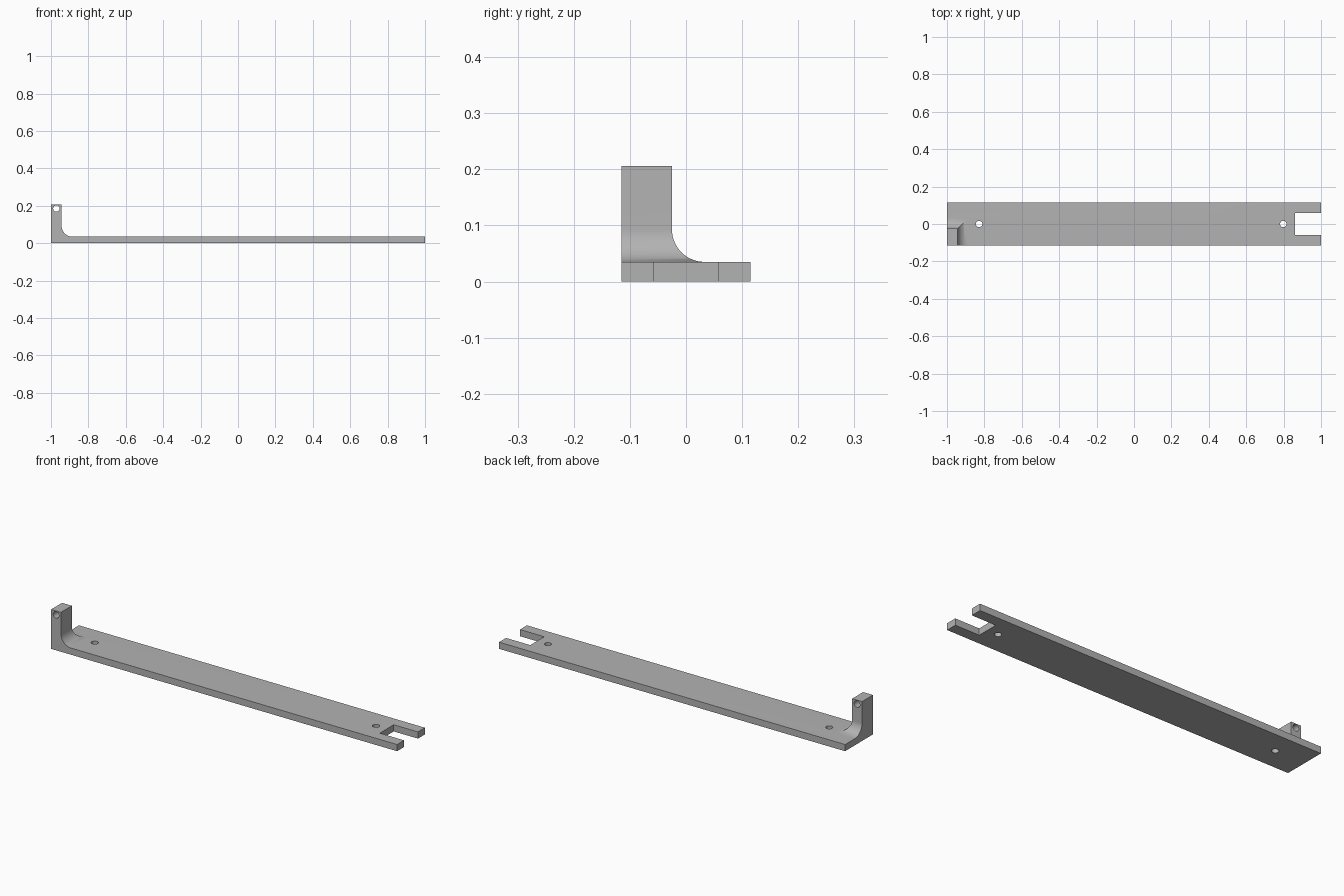
import bpy, bmesh, math
from mathutils import Matrix

cube = bpy.data.objects.get("Cube")
if cube:
    bpy.data.objects.remove(cube, do_unlink=True)

HALF_W = 0.115      # half width of the bar
THICK = 0.035       # bar thickness
POST_X, POST_Y = -0.943, -0.025   # inner faces of the post
POST_TOP = 0.206
FILLET = 0.058
HOLE_R = 0.017

grey = bpy.data.materials.new("plain_grey")
grey.use_nodes = True
colour = (0.45, 0.45, 0.45, 1)
grey.diffuse_color = colour
grey.node_tree.nodes["Principled BSDF"].inputs["Base Color"].default_value = colour


def make_object(name, bm):
    bmesh.ops.recalc_face_normals(bm, faces=bm.faces)
    mesh = bpy.data.meshes.new(name)
    bm.to_mesh(mesh)
    bm.free()
    mesh.materials.append(grey)
    obj = bpy.data.objects.new(name, mesh)
    bpy.context.collection.objects.link(obj)
    return obj


def loft(name, rings):
    """Join rings of equal length with side faces and cap both ends."""
    bm = bmesh.new()
    loops = [[bm.verts.new(p) for p in ring] for ring in rings]
    for low, high in zip(loops, loops[1:]):
        for i in range(len(low)):
            j = (i + 1) % len(low)
            bm.faces.new((low[i], low[j], high[j], high[i]))
    bm.faces.new(loops[0][::-1])
    bm.faces.new(loops[-1])
    return make_object(name, bm)


def drill(name, location, depth, turn=0):
    bm = bmesh.new()
    bmesh.ops.create_cone(
        bm, cap_ends=True, segments=32, radius1=HOLE_R, radius2=HOLE_R, depth=depth,
        matrix=Matrix.Translation(location) @ Matrix.Rotation(turn, 4, "X"))
    return make_object(name, bm)


def combine(target, other, operation):
    """Apply a boolean and remove the tool object."""
    mod = target.modifiers.new(operation.lower(), "BOOLEAN")
    mod.operation = operation
    mod.solver = "EXACT"
    mod.object = other
    bpy.context.view_layer.update()
    bpy.ops.object.select_all(action="DESELECT")
    target.select_set(True)
    bpy.context.view_layer.objects.active = target
    bpy.ops.object.modifier_apply(modifier=mod.name)
    bpy.data.objects.remove(other, do_unlink=True)


# Flat bar with an open slot at its left end
SLOT_X, SLOT_Y = 0.86, 0.0575
outline = [(-1, -HALF_W), (1, -HALF_W), (1, -SLOT_Y), (SLOT_X, -SLOT_Y),
           (SLOT_X, SLOT_Y), (1, SLOT_Y), (1, HALF_W), (-1, HALF_W)]
bar = loft("slotted_bar", [[(x, y, z) for x, y in outline] for z in (0, THICK)])

# Corner post whose two inner sides flare into the bar with a mitred fillet
STEPS = 16
levels = []
for i in range(STEPS + 1):
    a = math.pi / 2 * i / STEPS
    levels.append((THICK + FILLET * (1 - math.cos(a)), FILLET * (1 - math.sin(a))))
levels.append((POST_TOP, 0))
post = loft("corner_post", [
    [(-1, -HALF_W, z), (POST_X + d, -HALF_W, z),
     (POST_X + d, POST_Y + d, z), (-1, POST_Y + d, z)] for z, d in levels])
combine(bar, post, "UNION")

# Two screw holes through the bar and a pin hole through the post
for x in (-0.828, 0.798):
    combine(bar, drill("screw_hole", (x, 0, THICK / 2), 0.2), "DIFFERENCE")
combine(bar, drill("pin_hole", (-0.971, -0.07, 0.185), 0.3, math.pi / 2), "DIFFERENCE")

bar.select_set(True)
bpy.context.view_layer.objects.active = bar
bpy.ops.object.shade_smooth_by_angle(angle=math.radians(30))
